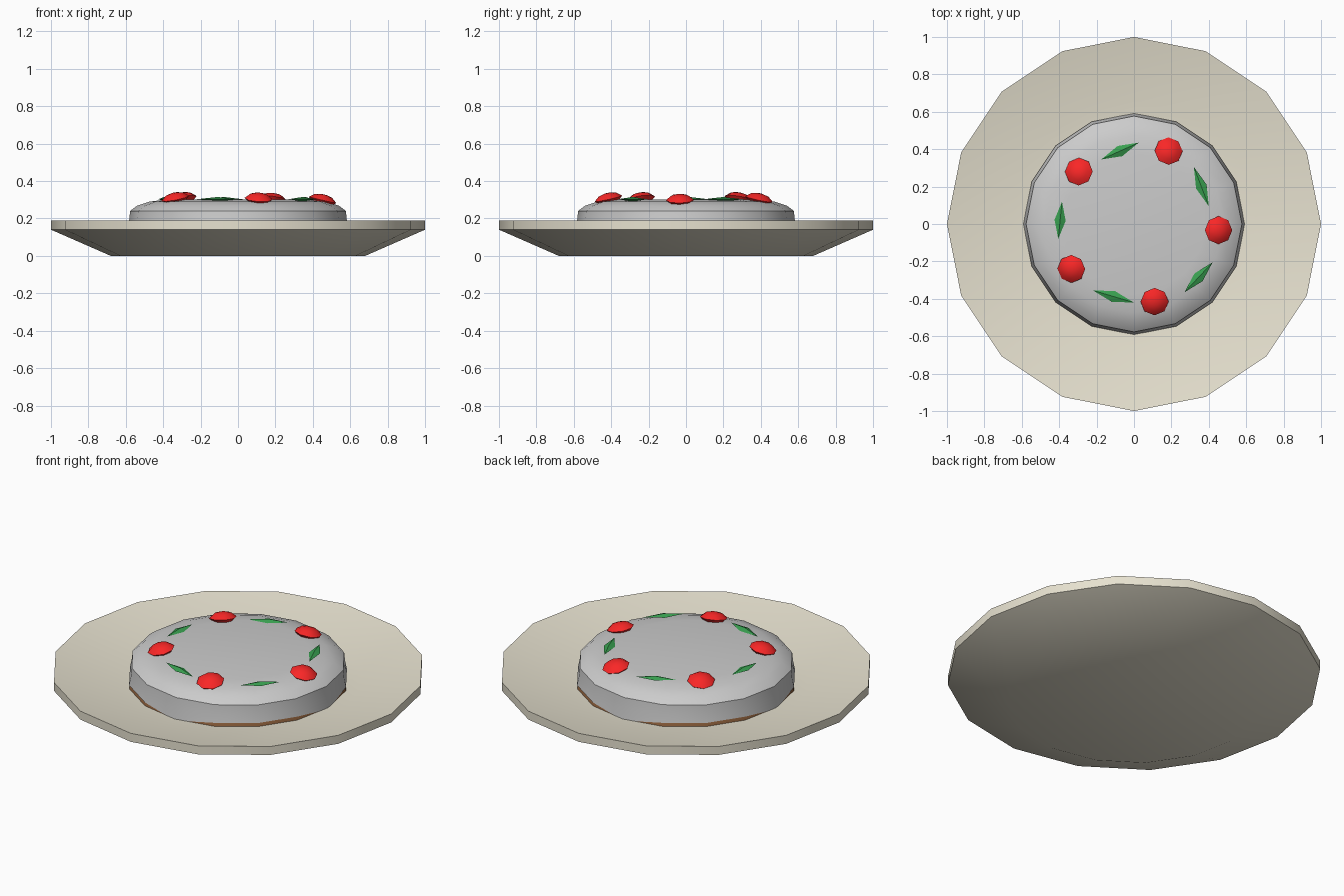
import bpy, bmesh, math
from mathutils import Vector, Matrix

if "Cube" in bpy.data.objects:
    bpy.data.objects.remove(bpy.data.objects["Cube"])

SIDES = 16


def material(name, rgb):
    m = bpy.data.materials.new(name)
    m.diffuse_color = (*rgb, 1)
    m.use_nodes = True
    m.node_tree.nodes["Principled BSDF"].inputs["Base Color"].default_value = m.diffuse_color
    return m


def finish(bm, name, mat=None, angle=30):
    bmesh.ops.recalc_face_normals(bm, faces=bm.faces)
    me = bpy.data.meshes.new(name)
    bm.to_mesh(me)
    bm.free()
    ob = bpy.data.objects.new(name, me)
    bpy.context.collection.objects.link(ob)
    if mat:
        me.materials.append(mat)
    bpy.context.view_layer.objects.active = ob
    ob.select_set(True)
    bpy.ops.object.shade_smooth_by_angle(angle=math.radians(angle))
    ob.select_set(False)
    return ob


def lathe(profile, sides=SIDES, edge=None):
    """Closed turned solid; edge(i) optionally replaces the first ring's z."""
    bm = bmesh.new()
    rings = []
    for k, (r, z) in enumerate(profile):
        ring = []
        for i in range(sides):
            a = 2 * math.pi * i / sides
            h = edge(i) if edge and k == 0 else z
            ring.append(bm.verts.new((r * math.cos(a), r * math.sin(a), h)))
        rings.append(ring)
    for lo, hi in zip(rings, rings[1:]):
        for i in range(sides):
            j = (i + 1) % sides
            bm.faces.new((lo[i], lo[j], hi[j], hi[i]))
    for ring, (r, z) in ((rings[0], profile[0]), (rings[-1], profile[-1])):
        c = bm.verts.new((0, 0, z))
        for i in range(sides):
            bm.faces.new((ring[i], ring[(i + 1) % sides], c))
    return bm


china = material("china", (0.80, 0.76, 0.63))
sponge_mat = material("sponge", (0.30, 0.13, 0.05))
red = material("red", (0.95, 0.02, 0.02))
green = material("green", (0.04, 0.35, 0.08))

# Dished plate
finish(lathe([(0.68, 0), (1, 0.14), (1, 0.19), (0.66, 0.122), (0.4, 0.11)]), "plate", china)

# Cake base and icing with an uneven lower edge
finish(lathe([(0.593, 0.10), (0.588, 0.14), (0.57, 0.18)]), "sponge", sponge_mat)
finish(lathe([(0.592, 0.12), (0.582, 0.19), (0.577, 0.24), (0.54, 0.268),
              (0.475, 0.29), (0.38, 0.302)],
             edge=lambda i: 0.11 if i % 4 == 0 else 0.14), "icing", None, 40)

# Flattened cherries, tilted outwards on the icing shoulder
for n, (x, y, z) in enumerate([(0.185, 0.39, 0.304), (-0.295, 0.28, 0.308), (0.452, -0.033, 0.299),
                               (-0.335, -0.24, 0.308), (0.11, -0.415, 0.306)]):
    bm = lathe([(0.045, -0.028), (0.075, 0), (0.048, 0.022), (0.015, 0.03)], 8)
    tilt = Matrix.Rotation(math.radians(13), 4, Vector((-y, x, 0)).normalized())
    bm.transform(Matrix.Translation((x, y, z)) @ tilt)
    finish(bm, f"cherry_{n + 1}", red, 45)

# Pointed leaves between the cherries, given by their two tips
for n, (x1, y1, x2, y2) in enumerate([(-0.175, 0.345, 0.025, 0.435), (0.32, 0.305, 0.4, 0.095),
                                      (-0.385, 0.12, -0.405, -0.08), (0.27, -0.365, 0.42, -0.205),
                                      (-0.22, -0.355, 0, -0.42)]):
    bm = lathe([(0.001, -0.012), (1, 0), (0.001, 0.012)], 4)
    L = math.hypot(x2 - x1, y2 - y1)
    bm.transform(Matrix.Translation(((x1 + x2) / 2, (y1 + y2) / 2, 0.303))
                 @ Matrix.Rotation(math.atan2(y2 - y1, x2 - x1), 4, 'Z')
                 @ Matrix.Diagonal((L / 2, 0.03, 1, 1)))
    bmesh.ops.remove_doubles(bm, verts=bm.verts, dist=0.002)
    finish(bm, f"leaf_{n + 1}", green)
